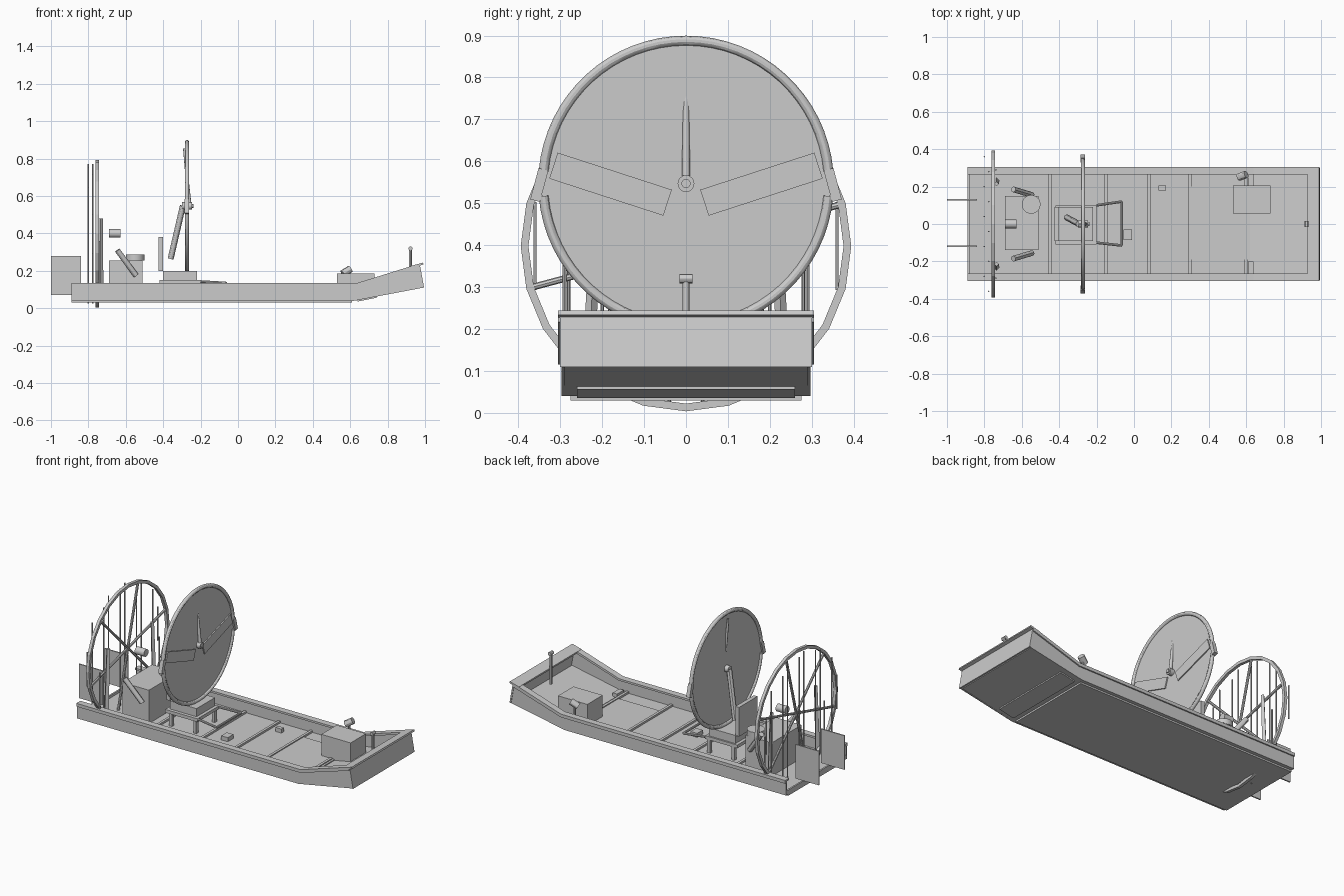
import bpy, bmesh
from math import sin, cos, pi, radians, sqrt
from mathutils import Vector, Matrix

if "Cube" in bpy.data.objects:
    bpy.data.objects.remove(bpy.data.objects["Cube"])

GREY = (0.6, 0.6, 0.6, 1)
metal = bpy.data.materials.new("plain_grey")
metal.use_nodes = True
metal.diffuse_color = GREY
metal.node_tree.nodes["Principled BSDF"].inputs["Base Color"].default_value = GREY


def finish(name, bm):
    bmesh.ops.recalc_face_normals(bm, faces=bm.faces)
    me = bpy.data.meshes.new(name)
    bm.to_mesh(me)
    bm.free()
    me.materials.append(metal)
    ob = bpy.data.objects.new(name, me)
    bpy.context.collection.objects.link(ob)
    return ob


def smooth(ob):
    bpy.ops.object.select_all(action="DESELECT")
    ob.select_set(True)
    bpy.context.view_layer.objects.active = ob
    bpy.ops.object.shade_smooth_by_angle()


def box(name, x, y, z, spin=None):
    """Box given by (min, max) on each axis, optionally turned about its centre."""
    bm = bmesh.new()
    bmesh.ops.create_cube(bm, size=1)
    size = [b - a for a, b in (x, y, z)]
    mid = Vector([(a + b) / 2 for a, b in (x, y, z)])
    m = Matrix.Translation(mid) @ (spin or Matrix()) @ Matrix.Diagonal((*size, 1))
    bm.transform(m)
    return finish(name, bm)


def slab(name, profile, y0, y1):
    """Side profile in x and z, extruded across y."""
    bm = bmesh.new()
    face = bm.faces.new([bm.verts.new((x, y0, z)) for x, z in profile])
    ext = bmesh.ops.extrude_face_region(bm, geom=[face])["geom"]
    moved = [v for v in ext if isinstance(v, bmesh.types.BMVert)]
    bmesh.ops.translate(bm, verts=moved, vec=(0, y1 - y0, 0))
    return finish(name, bm)


def rod(name, a, b, r, r2=None, sides=12):
    a, b = Vector(a), Vector(b)
    bm = bmesh.new()
    bmesh.ops.create_cone(bm, cap_ends=True, segments=sides, radius1=r,
                          radius2=r if r2 is None else r2, depth=(b - a).length)
    turn = (b - a).to_track_quat("Z", "Y").to_matrix().to_4x4()
    bm.transform(Matrix.Translation((a + b) / 2) @ turn)
    ob = finish(name, bm)
    if sides > 6:
        smooth(ob)
    return ob


def hoop(name, x, z, radius, thick, start, end, steps, sides):
    """Tube bent round an arc in the y-z plane."""
    full = end - start >= 360
    bm = bmesh.new()
    rings = []
    for i in range(steps if full else steps + 1):
        t = radians(start + (end - start) * i / steps)
        ring = []
        for k in range(sides):
            p = 2 * pi * (k + 0.5) / sides
            r = radius + thick * cos(p)
            ring.append(bm.verts.new((x + thick * sin(p), r * cos(t), z + r * sin(t))))
        rings.append(ring)
    pairs = list(zip(rings, rings[1:])) + ([(rings[-1], rings[0])] if full else [])
    for a, b in pairs:
        for k in range(sides):
            n = (k + 1) % sides
            bm.faces.new((a[k], a[n], b[n], b[k]))
    if not full:
        bm.faces.new(rings[0])
        bm.faces.new(rings[-1])
    return finish(name, bm)


# Hull: floor, sides, gunwales and bow
slab("hull_floor", [(-0.89, 0.04), (0.62, 0.04), (0.98, 0.11), (0.98, 0.12),
                    (0.62, 0.05), (-0.89, 0.05)], -0.295, 0.295)
box("bottom_plate", (-0.89, 0.61), (-0.275, 0.275), (0.03, 0.04))
side = [(-0.89, 0.04), (0.62, 0.04), (0.99, 0.11), (0.965, 0.23), (0.64, 0.13), (-0.89, 0.13)]
rail = [(-0.89, 0.124), (0.645, 0.124), (0.97, 0.225), (0.967, 0.238), (0.64, 0.136), (-0.89, 0.136)]
for s, tag in ((1, "left"), (-1, "right")):
    slab("hull_side_" + tag, side, s * 0.288, s * 0.297)
    slab("gunwale_" + tag, rail, s * 0.265, s * 0.305)
    slab("gunwale_lip_" + tag, [(-0.89, 0.116), (0.64, 0.116), (0.97, 0.217), (0.97, 0.23),
                                (0.64, 0.13), (-0.89, 0.13)], s * 0.297, s * 0.305)
    box("bow_brace_" + tag, (0.61, 0.64), sorted((s * 0.2, s * 0.265)), (0.05, 0.075))
slab("bow_plate", [(0.985, 0.11), (0.995, 0.11), (0.972, 0.235), (0.962, 0.235)], -0.3, 0.3)
slab("bow_lip", [(0.93, 0.215), (0.992, 0.234), (0.989, 0.244), (0.927, 0.227)], -0.305, 0.305)
slab("bow_under_strip", [(0.64, 0.036), (0.74, 0.056), (0.74, 0.066), (0.64, 0.046)], -0.26, 0.26)
box("stern_lip", (-0.89, -0.88), (-0.29, 0.29), (0.05, 0.065))

# Floor ribs, hatch and fittings
for i, x in enumerate((-0.45, -0.15, 0.08, 0.3, 0.6)):
    box("floor_rib_%d" % i, (x - 0.008, x + 0.008), (-0.288, 0.288), (0.05, 0.062))
box("floor_hatch", (0.3, 0.62), (-0.19, 0.2), (0.05, 0.056))
box("foot_pedal", (-0.055, -0.01), (-0.085, -0.03), (0.05, 0.075))
box("floor_cleat", (0.13, 0.17), (0.18, 0.205), (0.05, 0.075))
slab("bow_locker", [(0.53, 0.05), (0.62, 0.045), (0.73, 0.065), (0.73, 0.187), (0.53, 0.187)], 0.055, 0.205)
rod("bow_lamp", (0.56, 0.25, 0.185), (0.6, 0.265, 0.21), 0.02)
rod("bow_lamp_stem", (0.58, 0.258, 0.13), (0.58, 0.258, 0.195), 0.007)
rod("bow_post", (0.922, 0, 0.13), (0.922, 0, 0.32), 0.008)
rod("bow_post_head", (0.922, -0.015, 0.32), (0.922, 0.015, 0.32), 0.011)

# Seat on its stand, with foot rest
for x in (-0.39, -0.225):
    for y in (-0.09, 0.09):
        box("seat_leg", (x - 0.01, x + 0.01), (y - 0.01, y + 0.01), (0.05, 0.135))
box("seat_stand_top", (-0.42, -0.2), (-0.11, 0.1), (0.13, 0.15))
box("seat_cushion", (-0.4, -0.22), (-0.09, 0.09), (0.15, 0.2))
box("seat_back", (-0.425, -0.4), (-0.09, 0.09), (0.2, 0.38))
corners = [(-0.2, -0.1, 0.143), (-0.065, -0.115, 0.135), (-0.065, 0.12, 0.135), (-0.2, 0.1, 0.143)]
for a, b in zip(corners, corners[1:]):
    rod("foot_rest_bar", a, b, 0.007, sides=8)

# Engine with exhausts
box("engine_block", (-0.69, -0.51), (-0.14, 0.15), (0.05, 0.255))
rod("air_filter", (-0.55, 0.105, 0.255), (-0.55, 0.105, 0.288), 0.05, sides=24)
rod("drive_shaft", (-0.69, 0, 0.4), (-0.627, 0, 0.4), 0.023, sides=16)
for s in (1, -1):
    rod("exhaust_pipe", (-0.645, s * 0.185, 0.31), (-0.545, s * 0.155, 0.175), 0.015)

# Large disc with its rim, hub and blades
DX, DZ = -0.273, 0.547
rod("disc", (DX - 0.002, 0, DZ), (DX + 0.002, 0, DZ), 0.345, sides=64)
smooth(hoop("rim_upper", DX, DZ, 0.341, 0.012, 5, 175, 32, 12))
smooth(hoop("rim_lower", DX, DZ, 0.341, 0.012, 185, 355, 32, 12))
rod("hub", (-0.3, 0, DZ), (-0.245, 0, DZ), 0.02, sides=16)
rod("hub_cap", (-0.245, 0, DZ), (-0.238, 0, DZ), 0.011)
for s in (1, -1):
    box("disc_blade", (DX + 0.002, DX + 0.009), (s * 0.18 - 0.143, s * 0.18 + 0.143), (0.513, 0.578),
        Matrix.Rotation(s * radians(18), 4, "X"))
    box("rim_clamp", (DX - 0.012, DX + 0.012), (s * 0.35 - 0.012, s * 0.35 + 0.012), (0.505, 0.582),
        Matrix.Rotation(s * radians(15), 4, "X"))
rod("upper_spike", (-0.258, 0, DZ), (-0.288, 0, 0.855), 0.01, 0.006)
rod("lower_arm", (-0.295, 0, DZ), (-0.36, 0.035, 0.265), 0.016)

# Rear cage: ring, spokes, wires and posts
CX, CZ, CR = -0.752, 0.398, 0.385
hoop("cage_ring", CX, CZ, CR, 0.013, 0, 360, 24, 4)
for deg in (15, 75, 135):
    d = Vector((0, cos(radians(deg)), sin(radians(deg)))) * CR
    c = Vector((CX, 0, CZ))
    rod("cage_spoke", c - d, c + d, 0.008, sides=8)
for i in range(10):
    y = -0.36 + 0.08 * i
    h = sqrt(0.375 ** 2 - y * y)
    x = -0.8 if i % 2 else -0.777
    rod("cage_wire", (x, y, CZ - h), (x, y, CZ + h), 0.004, sides=6)
for s in (1, -1):
    rod("cage_post", (-0.735, s * 0.235, 0.05), (-0.735, s * 0.215, 0.48), 0.016, 0.012, sides=4)
    rod("cage_strut", (-0.74, s * 0.29, 0.13), (-0.74, s * 0.29, 0.36), 0.005, sides=8)

# Twin rudders
for y in (0.13, -0.12):
    box("rudder", (-1.0, -0.84), (y - 0.004, y + 0.004), (0.07, 0.28))
